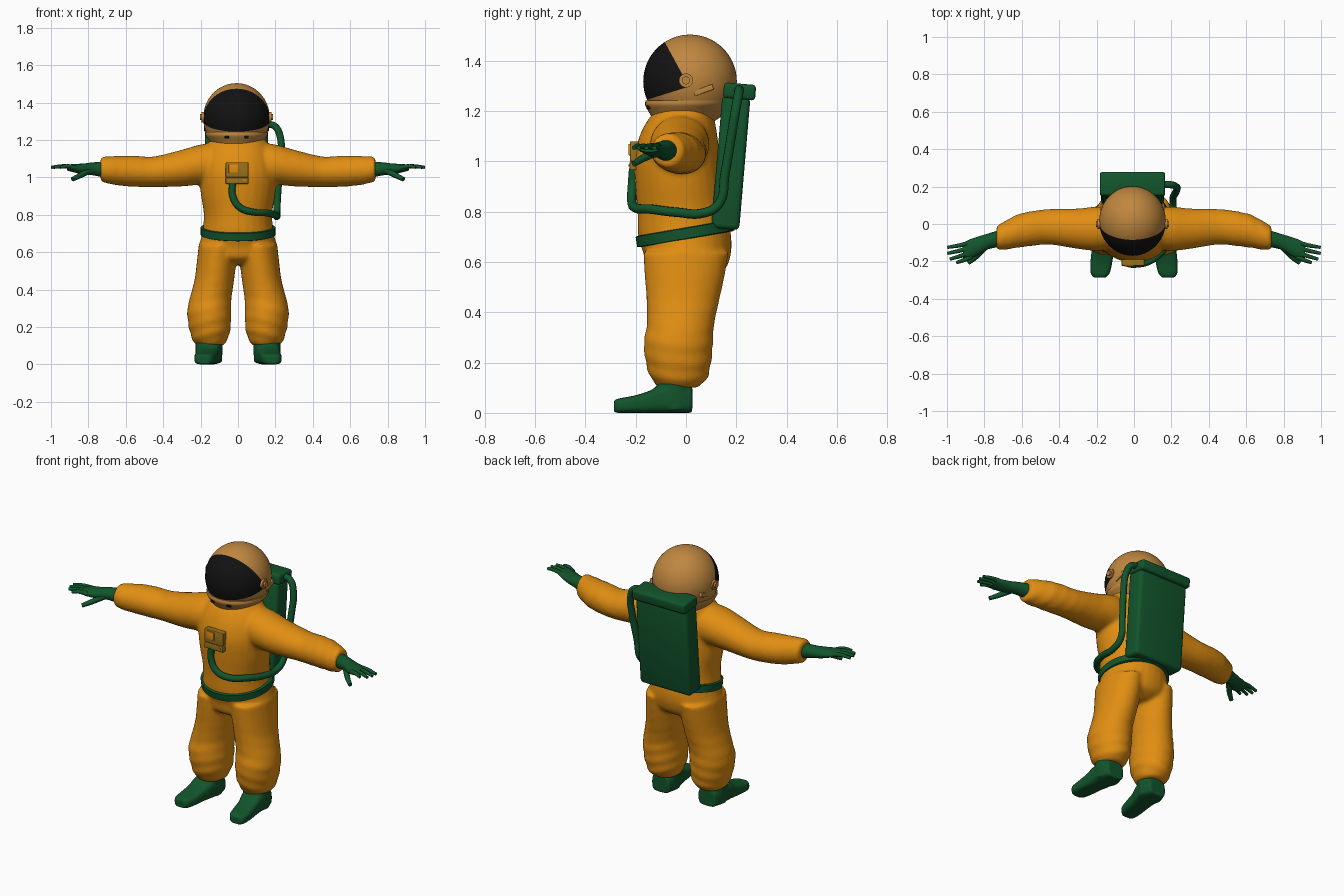
import bpy, bmesh, math
from mathutils import Vector, Matrix

cube = bpy.data.objects.get("Cube")
if cube:
    bpy.data.objects.remove(cube, do_unlink=True)


def material(name, rgb):
    m = bpy.data.materials.new(name)
    m.use_nodes = True
    m.diffuse_color = (*rgb, 1)
    m.node_tree.nodes["Principled BSDF"].inputs["Base Color"].default_value = (*rgb, 1)
    return m


ORANGE = material("suit orange", (0.75, 0.27, 0.006))
GREEN = material("gear green", (0.006, 0.09, 0.025))
TAN = material("helmet tan", (0.52, 0.24, 0.05))
BLACK = material("visor black", (0.006, 0.006, 0.006))
OLIVE = material("panel olive", (0.33, 0.17, 0.012))


def finish(name, bm, *mats):
    """Turn a bmesh into a smooth shaded object."""
    bmesh.ops.recalc_face_normals(bm, faces=bm.faces)
    me = bpy.data.meshes.new(name)
    bm.to_mesh(me)
    bm.free()
    ob = bpy.data.objects.new(name, me)
    bpy.context.collection.objects.link(ob)
    for m in mats:
        me.materials.append(m)
    bpy.ops.object.select_all(action="DESELECT")
    ob.select_set(True)
    bpy.context.view_layer.objects.active = ob
    bpy.ops.object.shade_smooth_by_angle(angle=math.radians(40))
    return ob


def loft(bm, axis, rows, side=1, power=2, fold=0, n=28, steps=6):
    """Rings of (t, centre a, centre b, radius a, radius b) splined along an axis."""
    rows = [Vector(r) for r in rows]
    rings = []
    last = len(rows) - 1
    for i in range(last * steps + 1):
        k, f = min(i // steps, last - 1), 0
        f = i / steps - k
        p0, p1, p2, p3 = (rows[min(max(k + d, 0), last)] for d in (-1, 0, 1, 2))
        r = 0.5 * (2 * p1 + (p2 - p0) * f + (2 * p0 - 5 * p1 + 4 * p2 - p3) * f**2
                   + (3 * p1 - p0 - 3 * p2 + p3) * f**3)
        ring = []
        for j in range(n):
            ang = math.tau * j / n
            c, s = math.cos(ang), math.sin(ang)
            w = 1 + fold * (i / (last * steps)) ** 2 * math.sin(90 * r[0] + 2.5 * c + s)
            a = r[1] + r[3] * w * math.copysign(abs(c) ** (2 / power), c)
            b = r[2] + r[4] * w * math.copysign(abs(s) ** (2 / power), s)
            x, y, z = {"x": (r[0], a, b), "y": (a, r[0], b), "z": (a, b, r[0])}[axis]
            ring.append(bm.verts.new((x * side, y, z)))
        rings.append(ring)
    for lo, hi in zip(rings, rings[1:]):
        for j in range(n):
            bm.faces.new((lo[j], lo[j - 1], hi[j - 1], hi[j]))
    bm.faces.new(rings[0])
    bm.faces.new(rings[-1])


def fuse(ob, voxel, smooth):
    """Blend overlapping lofts into one soft skin."""
    r = ob.modifiers.new("Fuse", "REMESH")
    r.mode, r.voxel_size, r.use_smooth_shade = "VOXEL", voxel, True
    s = ob.modifiers.new("Soften", "SMOOTH")
    s.factor, s.iterations = 0.5, smooth


def tube(name, pts, radius, mat, tip=1):
    """Round tube through points, optionally tapering to the tip."""
    cu = bpy.data.curves.new(name, "CURVE")
    cu.dimensions, cu.bevel_depth, cu.bevel_resolution = "3D", radius, 3
    cu.use_fill_caps, cu.resolution_u = True, 8
    sp = cu.splines.new("BEZIER")
    sp.bezier_points.add(len(pts) - 1)
    for i, (bp, p) in enumerate(zip(sp.bezier_points, pts)):
        bp.co = p
        bp.handle_left_type = bp.handle_right_type = "AUTO"
        bp.radius = 1 + (tip - 1) * i / (len(pts) - 1)
    cu.materials.append(mat)
    ob = bpy.data.objects.new(name, cu)
    bpy.context.collection.objects.link(ob)


def box(name, centre, size, mat, bevel=0.004, tilt=0):
    bm = bmesh.new()
    bmesh.ops.create_cube(bm, size=1, matrix=Matrix.Translation(centre)
                          @ Matrix.Rotation(tilt, 4, "X") @ Matrix.Diagonal((*size, 1)))
    if bevel:
        bmesh.ops.bevel(bm, geom=bm.edges[:], offset=bevel, segments=3,
                        affect="EDGES", profile=0.5)
    return finish(name, bm, mat)


# Suit: torso, sleeves and trousers fused together
bm = bmesh.new()
loft(bm, "z", [(.535, 0, 0, .08, .1), (.57, 0, 0, .18, .155), (.63, 0, .005, .207, .173),
               (.7, 0, -.005, .192, .185), (.8, 0, -.015, .183, .178),
               (.92, 0, -.028, .2, .175), (1.02, 0, -.035, .205, .17),
               (1.1, 0, -.03, .195, .155), (1.16, 0, -.02, .17, .135),
               (1.21, 0, -.005, .14, .11)])
for side in (1, -1):
    loft(bm, "x", [(.08, -.02, 1.07, .11, .12), (.2, -.025, 1.068, .118, .108),
                   (.3, -.025, 1.05, .108, .098), (.45, -.015, 1.03, .095, .082),
                   (.55, -.025, 1.033, .093, .083), (.63, -.04, 1.036, .088, .08),
                   (.7, -.065, 1.04, .074, .072), (.735, -.072, 1.045, .064, .064)],
         side, fold=.035 if side > 0 else .015)
    loft(bm, "z", [(.64, .11, 0, .1, .17), (.55, .115, -.005, .105, .16),
                   (.45, .127, -.012, .106, .145), (.35, .147, -.022, .112, .134),
                   (.28, .154, -.03, .118, .138), (.2, .151, -.03, .112, .13),
                   (.14, .15, -.028, .097, .113), (.1, .15, -.03, .07, .08)],
         side, fold=.04)
fuse(finish("suit", bm, ORANGE), .011, 5)

for side, label in ((1, "left"), (-1, "right")):
    # Boots: rounded foot plus ankle shaft
    bm = bmesh.new()
    loft(bm, "y", [(-.287, .183, .025, .03, .024), (-.265, .181, .029, .05, .029),
                   (-.21, .175, .034, .058, .034), (-.15, .168, .043, .06, .043),
                   (-.1, .16, .055, .066, .055), (-.03, .155, .055, .07, .055),
                   (.025, .153, .05, .055, .05)], side, power=3.5)
    loft(bm, "z", [(.01, .155, -.045, .07, .068), (.07, .155, -.045, .072, .07),
                   (.14, .153, -.045, .073, .07)], side)
    fuse(finish(label + "_boot", bm, GREEN), .007, 3)

    # Gloves: palm, fingers and thumb
    bm = bmesh.new()
    loft(bm, "x", [(.71, -.075, 1.042, .046, .044), (.78, -.093, 1.046, .042, .034),
                   (.83, -.115, 1.045, .049, .029), (.88, -.135, 1.05, .052, .022),
                   (.915, -.145, 1.052, .044, .015)], side)
    finish(label + "_glove", bm, GREEN)
    for i, (x, y) in enumerate(((.998, -.125), (.998, -.157), (.985, -.188), (.95, -.207))):
        root = -.1 - .025 * i
        tube(f"{label}_finger_{i + 1}", [(.87 * side, root, 1.051),
             ((.87 + x) / 2 * side, (root + y) / 2 - .002, 1.06), (x * side, y, 1.054)],
             .014, GREEN, .6)
    tube(label + "_thumb", [(.8 * side, -.125, 1.035), (.845 * side, -.175, 1.01),
                            (.885 * side, -.207, .99)], .018, GREEN, .65)

# Belt: flat band tilted up toward the back
bm = bmesh.new()
loft(bm, "z", [(-.023, 0, 0, .192, .187), (-.02, 0, 0, .2, .196),
               (.02, 0, 0, .2, .196), (.023, 0, 0, .192, .187)], n=48, steps=1)
belt = finish("belt", bm, GREEN)
belt.location, belt.rotation_euler.x = (0, -.004, .713), .17

# Helmet: globe cut by two slanted planes that bound the visor
C = Vector((-.008, .016, 1.318))
bm = bmesh.new()
bmesh.ops.create_uvsphere(bm, u_segments=48, v_segments=32, radius=1,
                          matrix=Matrix.Translation(C) @ Matrix.Diagonal((.178, .186, .186, 1)))
planes = [(Vector((0, .005, 1.31)), Vector((0, -.165, -.09)).normalized()),
          (Vector((0, .005, 1.295)), Vector((0, -.05, .16)).normalized())]
for co, no in planes:
    bmesh.ops.bisect_plane(bm, geom=bm.verts[:] + bm.edges[:] + bm.faces[:],
                           plane_co=co, plane_no=no)
for f in bm.faces:
    mid = f.calc_center_median()
    f.material_index = int(all((mid - co).dot(no) > 0 for co, no in planes))
finish("helmet", bm, TAN, BLACK)

# Neck ring with two vents, ear discs and side latches
bm = bmesh.new()
loft(bm, "z", [(1.165, -.008, -.005, .125, .125), (1.2, -.008, 0, .148, .15),
               (1.225, -.008, .006, .166, .169), (1.243, -.008, .012, .168, .172)], n=40)
finish("neck_ring", bm, TAN)
for x in (-.06, .045):
    box("chin_vent", (x, -.148, 1.215), (.022, .02, .014), BLACK, .003)
for side, label in ((1, "left"), (-1, "right")):
    x = C.x + side * .176
    bm = bmesh.new()
    for r, depth in ((.028, .02), (.016, .04)):
        bmesh.ops.create_cone(bm, cap_ends=True, segments=24, radius1=r, radius2=r, depth=depth,
                              matrix=Matrix.Translation((x, 0, 1.322))
                              @ Matrix.Rotation(math.pi / 2, 4, "Y"))
    finish(label + "_ear_disc", bm, TAN)
    box(label + "_latch", (C.x + side * .162, .07, 1.283), (.02, .08, .022), TAN, .003, .35)

# Backpack: leaning box and overhanging lid
pack = box("backpack", (-.008, .178, .995), (.335, .112, .53), GREEN, .02, -.085)
box("backpack_lid", (-.008, .213, 1.278), (.35, .128, .062), GREEN, .014, -.085)

# Chest panel with raised button and lower strip
box("chest_panel", (-.005, -.206, 1.04), (.122, .034, .08), OLIVE)
box("panel_strip", (-.005, -.206, .982), (.122, .036, .034), OLIVE)
box("panel_button", (-.025, -.224, 1.047), (.05, .009, .046), ORANGE, .002)
box("panel_light", (.035, -.225, .984), (.012, .006, .008), ORANGE, 0)

# Air hose from the panel round the left flank and up to the pack top
tube("air_hose", [(-.03, -.208, .97), (-.028, -.213, .9), (.01, -.215, .84), (.08, -.2, .815),
                  (.155, -.14, .81), (.2, -.04, .798), (.208, .07, .795), (.208, .13, .83),
                  (.215, .155, .95), (.228, .18, 1.1), (.225, .2, 1.22),
                  (.195, .21, 1.275), (.14, .21, 1.285)], .019, GREEN)
